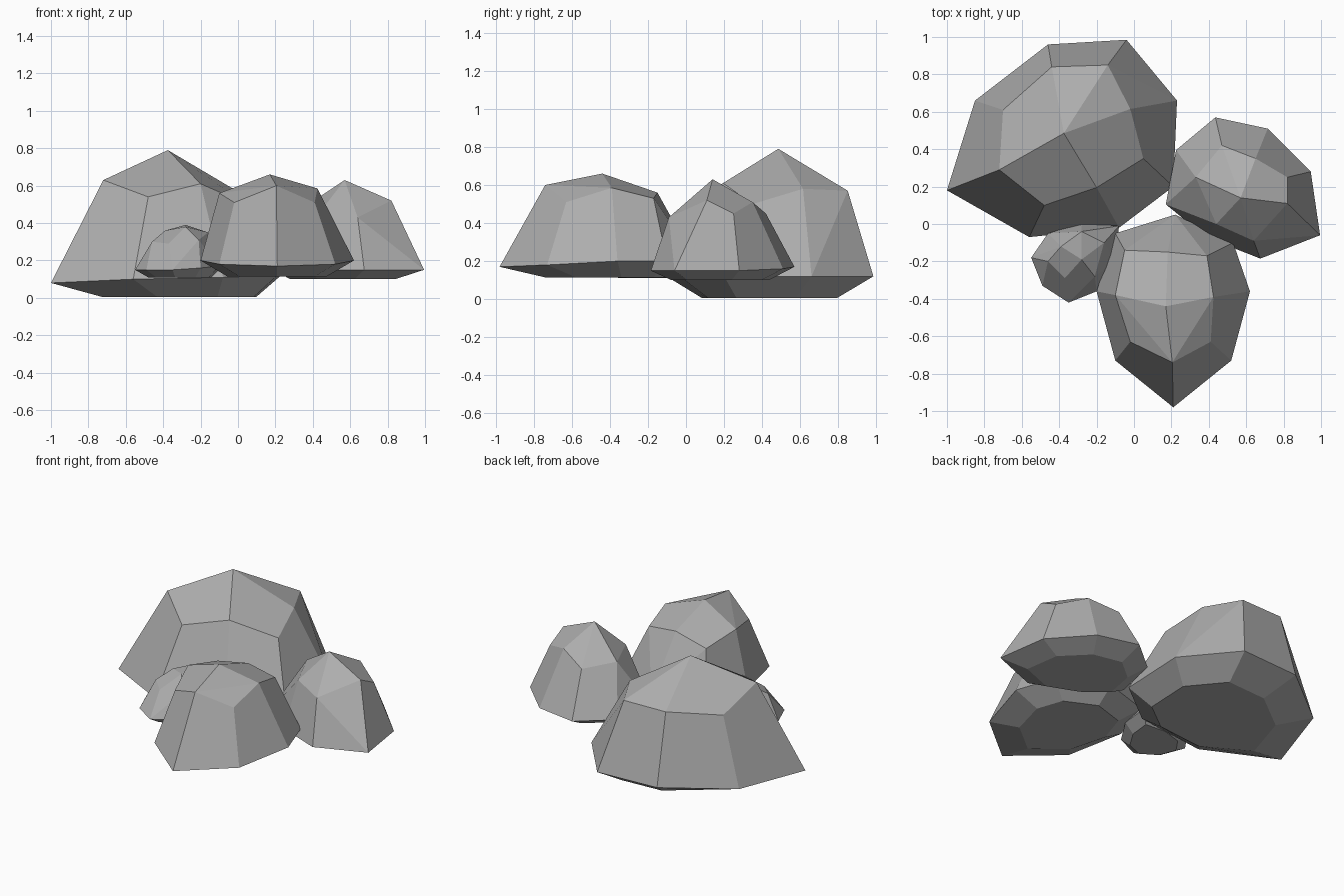
import bpy, bmesh, math

# Dark stone grey
stone = bpy.data.materials.new("stone")
stone.diffuse_color = (.42, .42, .42, 1)


def rock(name, rim, crown, base_centre, base_scale, base_z):
    """Faceted boulder: flat base, wide low rim and a domed crown, wrapped in a hull."""
    n = len(rim)
    cx = sum(p[0] for p in rim) / n
    cy = sum(p[1] for p in rim) / n
    base = [(base_centre[0] + (x - cx) * base_scale,
             base_centre[1] + (y - cy) * base_scale, base_z) for x, y, z in rim]
    bm = bmesh.new()
    for p in base + rim + crown:
        bm.verts.new(p)
    hull = bmesh.ops.convex_hull(bm, input=bm.verts)
    loose = {v for v in hull["geom_interior"] + hull["geom_unused"]
             if isinstance(v, bmesh.types.BMVert)}
    bmesh.ops.delete(bm, geom=list(loose), context='VERTS')
    # merge nearly flat triangles into broad facets
    bmesh.ops.dissolve_limit(bm, angle_limit=math.radians(9),
                             verts=bm.verts, edges=bm.edges)
    bmesh.ops.recalc_face_normals(bm, faces=bm.faces)
    mesh = bpy.data.meshes.new(name)
    bm.to_mesh(mesh)
    bm.free()
    mesh.materials.append(stone)
    bpy.context.collection.objects.link(bpy.data.objects.new(name, mesh))


# Large boulder at the back left
rock("large_rock",
     [(-1, .18, .08), (-.56, -.07, .1), (-.08, -.02, .11), (.21, .2, .12),
      (.23, .66, .12), (-.04, .985, .12), (-.46, .96, .12), (-.85, .66, .1)],
     [(-.375, .485, .79), (-.72, .29, .63), (-.48, .1, .54), (-.2, .195, .61),
      (.05, .35, .5), (-.02, .615, .58), (-.14, .85, .57), (-.44, .84, .57),
      (-.7, .61, .53)],
     (-.27, .43), .67, .005)

# Middle boulder at the front
rock("front_rock",
     [(.21, -.98, .17), (.52, -.73, .18), (.62, -.36, .2), (.53, -.1, .2),
      (.22, .05, .2), (-.1, -.05, .2), (-.2, -.36, .2), (-.1, -.73, .18)],
     [(.17, -.44, .66), (-.1, -.38, .56), (.425, -.39, .585), (-.02, -.63, .51),
      (.205, -.74, .6), (.41, -.63, .51), (-.05, -.14, .51), (.18, -.15, .56),
      (.39, -.17, .53)],
     (.21, -.37), .65, .115)

# Boulder on the right
rock("right_rock",
     [(.435, .57, .17), (.715, .51, .16), (.945, .28, .15), (.995, -.06, .15),
      (.675, -.185, .15), (.385, -.07, .15), (.17, .105, .16), (.225, .395, .17)],
     [(.57, .14, .63), (.82, .11, .52), (.82, .25, .45), (.65, .35, .51),
      (.47, .42, .45), (.33, .25, .47), (.44, 0, .46), (.64, -.09, .43)],
     (.55, .18), .68, .1)

# Small stone tucked between them
rock("small_rock",
     [(-.55, -.18, .15), (-.46, -.05, .16), (-.28, .005, .17), (-.08, -.01, .17),
      (-.1, -.2, .17), (-.2, -.36, .16), (-.35, -.42, .15), (-.49, -.33, .15)],
     [(-.28, -.19, .38), (-.39, -.12, .36), (-.28, -.04, .39), (-.16, -.1, .35),
      (-.46, -.2, .3), (-.37, -.29, .29), (-.21, -.28, .31)],
     (-.31, -.19), .72, .11)
